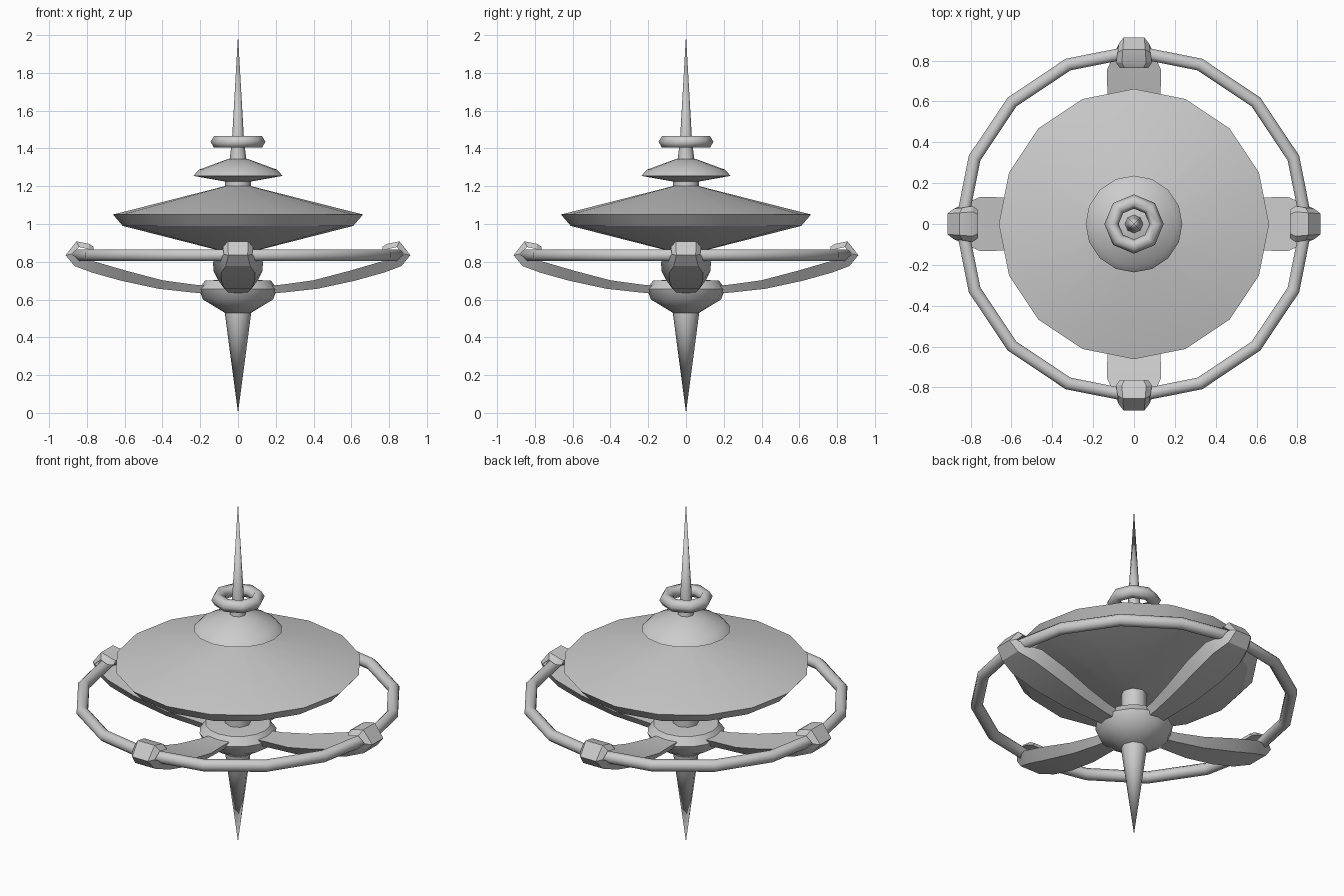
import bpy
from math import cos, sin, pi, radians
from mathutils import Vector

if "Cube" in bpy.data.objects:
    bpy.data.objects.remove(bpy.data.objects["Cube"])


def make_object(name, verts, faces, angle=35):
    mesh = bpy.data.meshes.new(name)
    mesh.from_pydata(verts, [], faces)
    mesh.update()
    obj = bpy.data.objects.new(name, mesh)
    bpy.context.collection.objects.link(obj)
    bpy.ops.object.select_all(action='DESELECT')
    obj.select_set(True)
    bpy.context.view_layer.objects.active = obj
    bpy.ops.object.mode_set(mode='EDIT')
    bpy.ops.mesh.select_all(action='SELECT')
    bpy.ops.mesh.normals_make_consistent(inside=False)
    bpy.ops.object.mode_set(mode='OBJECT')
    bpy.ops.object.shade_smooth_by_angle(angle=radians(angle))
    return obj


def lathe(name, profile, sides, angle=35):
    """Revolve (radius, z) points, bottom to top; a zero radius makes a tip."""
    verts, rings, faces = [], [], []
    for r, z in profile:
        n = sides if r > 0 else 1
        rings.append([len(verts) + i for i in range(n)])
        verts += [(r * cos(2 * pi * i / sides), r * sin(2 * pi * i / sides), z) for i in range(n)]
    for a, b in zip(rings, rings[1:]):
        for i in range(sides):
            j = (i + 1) % sides
            if len(a) == 1:
                faces.append((a[0], b[j], b[i]))
            elif len(b) == 1:
                faces.append((a[i], a[j], b[0]))
            else:
                faces.append((a[i], a[j], b[j], b[i]))
    for ring in (rings[0], rings[-1]):
        if len(ring) > 1:
            faces.append(ring)
    return make_object(name, verts, faces, angle)


def torus(name, major, minor, z, sides, tube_sides, turn=0):
    verts, faces = [], []
    for i in range(sides):
        a = 2 * pi * i / sides
        for k in range(tube_sides):
            t = 2 * pi * k / tube_sides + turn
            r = major + minor * cos(t)
            verts.append((r * cos(a), r * sin(a), z + minor * sin(t)))
    for i in range(sides):
        for k in range(tube_sides):
            p, q = i * tube_sides, (i + 1) % sides * tube_sides
            m = (k + 1) % tube_sides
            faces.append((p + k, q + k, q + m, p + m))
    return make_object(name, verts, faces, 65)


# Central spindle parts
lathe("lower_spike", [(0, 0), (0.07, 0.53), (0.07, 0.56)], 8, 50)
lathe("hub", [(0.07, 0.53), (0.185, 0.6), (0.208, 0.655), (0.175, 0.7), (0.07, 0.705)], 16, 50)
lathe("post", [(0.07, 0.68), (0.07, 0.9)], 8, 50)
lathe("main_dish", [(0.1, 0.86), (0.61, 0.99), (0.662, 1.05), (0.07, 1.2)], 16)
lathe("neck", [(0.07, 1.17), (0.07, 1.24)], 8, 50)
lathe("upper_cap", [(0.07, 1.225), (0.237, 1.255), (0.205, 1.288), (0.05, 1.345)], 16)
lathe("upper_spire", [(0.046, 1.33), (0.032, 1.44), (0, 2)], 8, 50)
torus("small_ring", 0.11, 0.035, 1.435, 8, 6)
torus("large_ring", 0.845, 0.033, 0.835, 16, 8, pi / 8)

# Arms: stations as (outer r, outer z, inner r, inner z, half width)
stations = [
    (0.14, 0.63, 0.14, 0.67, 0.065),
    (0.24, 0.637, 0.24, 0.68, 0.075),
    (0.42, 0.657, 0.40, 0.702, 0.105),
    (0.62, 0.70, 0.59, 0.752, 0.13),
    (0.77, 0.742, 0.755, 0.80, 0.132),
    (0.865, 0.777, 0.84, 0.815, 0.095),
    (0.913, 0.835, 0.882, 0.84, 0.075),
    (0.855, 0.908, 0.84, 0.878, 0.08),
    (0.79, 0.895, 0.79, 0.866, 0.088),
    (0.765, 0.88, 0.765, 0.862, 0.07),
]
verts, faces = [], []
for ro, zo, ri, zi, w in stations:
    # outer face is narrower than the inner one
    verts += [(ro, -0.68 * w, zo), (ro, 0.68 * w, zo), (ri, w, zi), (ri, -w, zi)]
for s in range(len(stations) - 1):
    for k in range(4):
        m = (k + 1) % 4
        faces.append((4 * s + k, 4 * s + m, 4 * s + 4 + m, 4 * s + 4 + k))
last = 4 * (len(stations) - 1)
faces += [(0, 1, 2, 3), (last, last + 1, last + 2, last + 3)]
for n, side in enumerate(("right", "back", "left", "front")):
    arm = make_object(side + "_arm", verts, faces, 28)
    arm.rotation_euler.z = n * pi / 2
